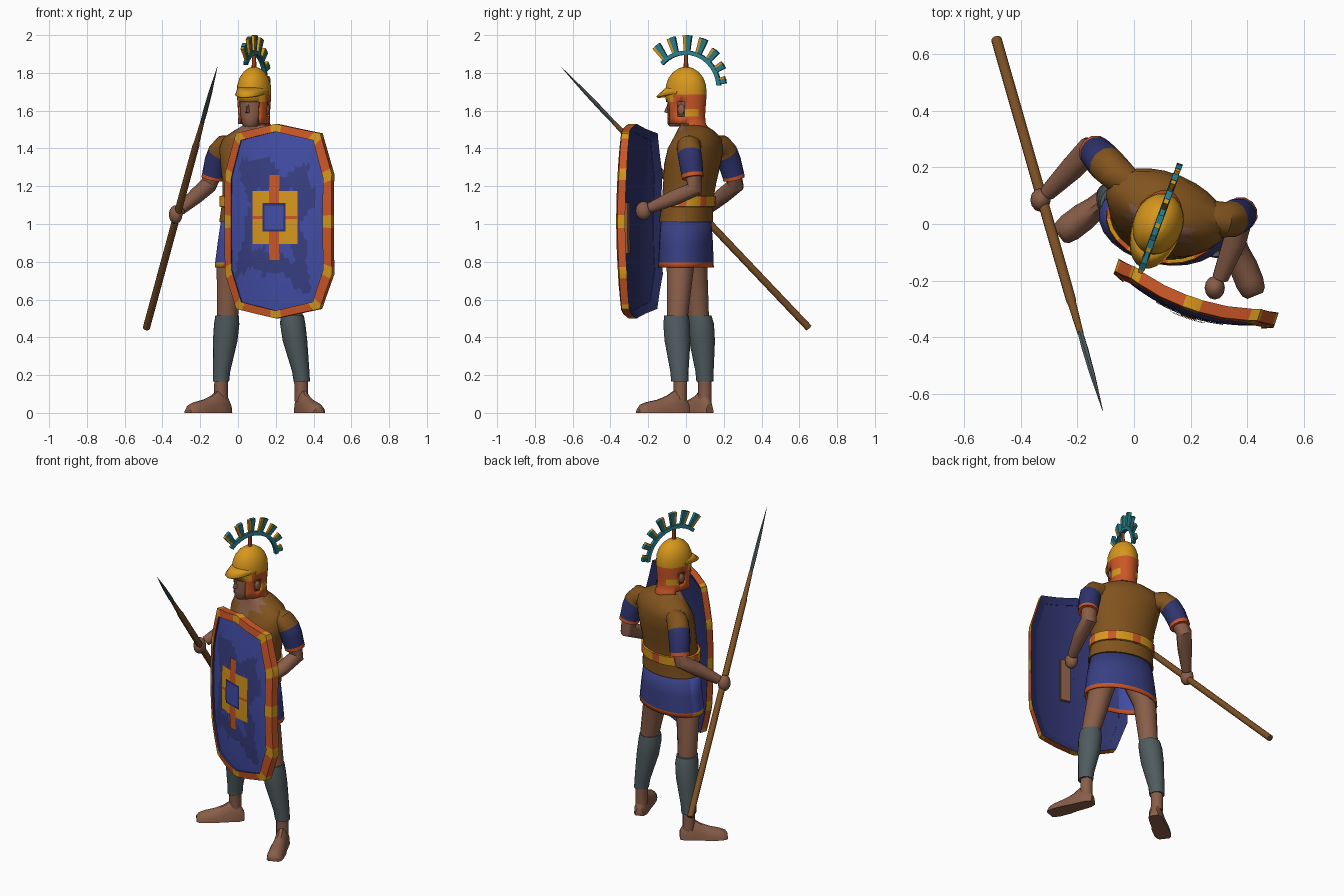
import bpy, bmesh, math
from mathutils import Vector, Matrix

if "Cube" in bpy.data.objects:
    bpy.data.objects.remove(bpy.data.objects["Cube"])
sin, cos, rad, TAU = math.sin, math.cos, math.radians, 2*math.pi

def mat(name, r, g, b):
    m = bpy.data.materials.new(name)
    m.diffuse_color = (r, g, b, 1)
    m.use_nodes = True
    m.node_tree.nodes["Principled BSDF"].inputs["Base Color"].default_value = m.diffuse_color
    return m

GOLD, ORANGE = mat("gold", .68, .31, .012), mat("orange", .60, .095, .02)
BLUE, MID, NAVY = mat("blue", .055, .075, .38), mat("mid blue", .04, .05, .225), mat("dark blue", .028, .033, .15)
BROWN, WOOD, SKIN = mat("tunic brown", .22, .087, .013), mat("wood", .20, .08, .018), mat("skin", .25, .11, .066)
STEEL, TEAL = mat("steel", .08, .107, .115), mat("teal", .022, .20, .25)

def build(name, verts, faces, mats, idx=None, recalc=True, thick=0):
    me = bpy.data.meshes.new(name)
    me.from_pydata([tuple(v) for v in verts], [], faces)
    for m in mats:
        me.materials.append(m)
    for p, i in zip(me.polygons, idx or []):
        p.material_index = i
    if recalc:
        bm = bmesh.new()
        bm.from_mesh(me)
        bmesh.ops.recalc_face_normals(bm, faces=bm.faces)
        bm.to_mesh(me)
        bm.free()
    o = bpy.data.objects.new(name, me)
    bpy.context.collection.objects.link(o)
    if thick:
        o.modifiers.new("thickness", 'SOLIDIFY').thickness = thick

def skin_rings(name, rings, mats, rule=lambda i, j: 0, cap=True, thick=0):
    """Join rings of equal size; rule(ring, step) gives a material index, -1 leaves a gap."""
    n, m = len(rings[0]), len(rings)
    faces, idx = [], []
    for i in range(m - 1):
        for j in range(n):
            k, j2 = rule(i, j), (j + 1) % n
            if k >= 0:
                faces.append((i*n + j, i*n + j2, (i+1)*n + j2, (i+1)*n + j))
                idx.append(k)
    if cap:
        faces += [tuple(range(n))[::-1], tuple(range((m-1)*n, m*n))]
        idx += [rule(0, 0), rule(m - 2, 0)]
    build(name, [p for r in rings for p in r], faces, mats, idx, cap, thick)

def stack(name, rows, mats, rule=lambda a, z: 0, sides=16, cap=True, thick=0):
    """Rows (z, x, y, rx, ry, yaw) from bottom to top; rule(angle from front, z)."""
    rings = []
    for z, x, y, rx, ry, yaw in rows:
        m = Matrix.Rotation(rad(yaw), 3, 'Z')
        rings.append([Vector((x, y, z)) + m @ Vector((rx*sin(TAU*j/sides), -ry*cos(TAU*j/sides), 0)) for j in range(sides)])
    def by_step(i, j):
        return rule(((j + .5)*360/sides + 180) % 360 - 180, (rows[i][0] + rows[i+1][0])/2)
    skin_rings(name, rings, mats, by_step, cap, thick)

def tube(name, pts, radii, mats, rule=lambda i, j: 0, sides=12):
    pts, rings = [Vector(p) for p in pts], []
    for i, p in enumerate(pts):
        t = (pts[min(i+1, len(pts)-1)] - pts[max(i-1, 0)]).normalized()
        u = t.cross(Vector((1, -1, 0))).normalized()
        w = t.cross(u)
        rings.append([p + radii[i]*(u*cos(TAU*j/sides) + w*sin(TAU*j/sides)) for j in range(sides)])
    skin_rings(name, rings, mats, rule)

def ball(name, c, s, m, yaw=0):
    stack(name, [(c[2] - s[2]*cos(rad(a)), c[0], c[1], s[0]*sin(rad(a)), s[1]*sin(rad(a)), yaw)
                 for a in (12, 40, 65, 90, 115, 140, 168)], [m], sides=12)

# legs, greaves and feet
legs = {
    "right": ([(.06, -.09, .10, .036), (.15, -.09, .10, .036), (.52, -.055, .065, .056), (.77, -.045, .045, .068), (.95, .02, .02, .085)],
              [(.165, -.09, .10, .043), (.22, -.087, .098, .046), (.38, -.068, .085, .065), (.47, -.06, .078, .067),
               (.515, -.058, .07, .062)], (-.06, .115), (-.25, -.03)),
    "left": ([(.06, .335, -.03, .036), (.15, .335, -.03, .036), (.52, .287, -.045, .056), (.77, .233, -.03, .072), (.95, .19, -.015, .085)],
             [(.165, .338, -.033, .043), (.22, .332, -.035, .046), (.38, .302, -.045, .065), (.47, .29, -.05, .067),
              (.515, .287, -.05, .062)], (.328, -.005), (.42, -.235))}
for side, (leg, greave, heel, toe) in legs.items():
    stack(side + "_leg", [(z, x, y, r, r, 0) for z, x, y, r in leg], [SKIN], sides=12)
    stack(side + "_greave", [(z, x, y, r, r*1.05, 0) for z, x, y, r in greave], [STEEL])
    h, d = Vector(heel), Vector(toe) - Vector(heel)
    p = Vector((-d.y, d.x)).normalized()
    foot = [(-.08, .024, .05), (.03, .038, .10), (.25, .042, .12), (.42, .043, .092), (.62, .05, .072), (.88, .05, .058),
            (1.02, .043, .045), (1.08, .03, .025)]
    skin_rings(side + "_foot", [[Vector((*(h + d*t + p*w*cos(math.pi*k/7)), ht*sin(math.pi*k/7))) for k in range(8)]
                                for t, w, ht in foot], [SKIN])

# skirt with coloured hem
stack("skirt", [(.77, .10, 0, .228, .143, -12), (.795, .10, 0, .226, .142, -12), (.9, .10, 0, .212, .139, -12),
                (1.03, .10, 0, .192, .13, -12)], [MID, ORANGE, GOLD, BLUE],
      lambda a, z: (3 if -105 < a < -20 else 0) if z > .79 else (2 if -105 < a < -40 else 1), 24, False, .008)

# tunic body, open at the throat, and belt
stack("tunic", [(1.01, .10, 0, .203, .141, -12), (1.12, .10, .008, .187, .132, -13), (1.22, .105, .02, .192, .136, -17),
                (1.32, .112, .035, .212, .14, -20), (1.40, .115, .05, .225, .13, -22), (1.455, .115, .06, .205, .11, -22),
                (1.495, .11, .05, .135, .088, -22), (1.525, .10, .035, .07, .065, -22)],
      [BROWN, SKIN], lambda a, z: int(z > 1.5 and abs(a) < 75 or z > 1.46 and abs(a) < 46 or z > 1.42 and abs(a) < 16), 24)
stack("belt", [(1.09, .10, .006, .188, .132, -13), (1.092, .10, .006, .201, .146, -13), (1.148, .10, .01, .2, .146, -13),
               (1.15, .10, .01, .188, .132, -13)], [GOLD, ORANGE], lambda a, z: int(a//15) % 3 == 0, 24)

# arms, sleeves and hands
arms = {
    "right": ([(-.02, .14, 1.415), (-.07, .185, 1.41), (-.098, .212, 1.375), (-.115, .23, 1.33), (-.132, .25, 1.26), (-.136, .254, 1.24)],
              [(-.125, .245, 1.28), (-.158, .262, 1.205), (-.22, .195, 1.15), (-.305, .11, 1.075)], (-.33, .085, 1.05)),
    "left": ([(.26, .03, 1.415), (.318, .015, 1.41), (.345, .018, 1.375), (.36, .025, 1.33), (.374, .033, 1.265), (.378, .036, 1.245)],
             [(.37, .035, 1.28), (.38, .045, 1.185), (.355, -.06, 1.14), (.305, -.19, 1.085)], (.285, -.225, 1.07))}
for side, (sleeve, arm, hand) in arms.items():
    tube(side + "_sleeve", sleeve, [.055, .063, .065, .064, .06, .06], [BROWN, NAVY, ORANGE], lambda i, j: (0, 0, 1, 1, 2)[i])
    tube(side + "_arm", arm, [.048, .046, .042, .029], [SKIN])
    ball(side + "_hand", hand, (.036, .042, .05), SKIN)

# neck, head, nose and ears
HX, HY, YAW = .085, 0, -20
HM = Matrix.Translation((HX, HY, 0)) @ Matrix.Rotation(rad(YAW), 4, 'Z')
def head_at(r, b, z):
    return HM @ Vector((r, b, z))
stack("neck", [(1.44, .10, .03, .058, .06, -20), (1.6, .09, .015, .055, .058, -20)], [SKIN])
stack("head", [(z, *head_at(0, b, z).xy, rx, ry, YAW) for z, b, rx, ry in [
    (1.515, -.055, .03, .035), (1.53, -.04, .05, .062), (1.57, -.02, .064, .082), (1.63, -.008, .072, .094),
    (1.70, 0, .075, .098), (1.76, 0, .06, .08)]], [SKIN])
build("nose", [head_at(*p) for p in [(-.016, -.09, 1.585), (.016, -.09, 1.585), (0, -.124, 1.592), (-.008, -.09, 1.66),
      (.008, -.09, 1.66)]], [(0, 1, 2), (0, 2, 3), (1, 4, 2), (2, 4, 3), (0, 3, 4, 1)], [SKIN])
for s, side in ((-1, "right"), (1, "left")):
    ball(side + "_ear", head_at(s*.076, .0, 1.605), (.012, .02, .03), SKIN, YAW)

# helmet shell with face and ear openings
def helmet_rule(a, z):
    a = abs(a)
    if z > 1.69 or (z > 1.66 and a < 70):
        return 0
    if a < 45 or (80 < a < 100 and 1.55 < z < 1.63) or (a < 80 and z < 1.52) or (a < 110 and z < 1.55 and a > 75):
        return -1
    return 0 if 105 < a < 150 and 1.56 < z < 1.61 else 1
stack("helmet", [(z, HX, HY, rx, ry, YAW) for z, rx, ry in [
    (1.495, .105, .135), (1.53, .082, .108), (1.57, .08, .104), (1.61, .083, .106), (1.645, .085, .109), (1.685, .088, .112),
    (1.735, .086, .109), (1.775, .074, .094), (1.805, .054, .069), (1.825, .03, .038), (1.834, .004, .005)]],
    [GOLD, ORANGE], helmet_rule, 32, False, .01)
brim, N = [], 14
for k in range(N + 1):
    a = rad(-80 + 160*k/N)
    e = .052*cos(a*1.1)**2
    brim += [head_at(.084*sin(a), -.107*cos(a), 1.725), head_at((.089 + e*.6)*sin(a), -(.113 + e)*cos(a), 1.69 - .3*e)]
build("helmet_brim", brim, [(2*k, 2*k+1, 2*k+3, 2*k+2) for k in range(N)], [GOLD], recalc=False, thick=.01)

# crest: post, curved bar and radiating plates
tube("crest_post", [head_at(0, 0, 1.82), head_at(0, 0, 1.90)], [.013, .010], [ORANGE], sides=8)
cv, cf, ci = [], [], []
def crest_block(a0, a1, r0, r1, w0, w1, m):
    n = len(cv)
    cv.extend(head_at(s*w, r*cos(rad(a)), 1.72 + r*sin(rad(a))) for a in (a0, a1) for r, w in ((r0, w0), (r1, w1)) for s in (-1, 1))
    for f in [(0, 1, 3, 2), (4, 6, 7, 5), (0, 4, 5, 1), (2, 3, 7, 6), (0, 2, 6, 4), (1, 5, 7, 3)]:
        cf.append(tuple(n + k for k in f))
        ci.append(m)
for k in range(12):
    crest_block(4 + k*11, 15 + k*11, .176, .198, .012, .009, 0)
for k in range(7):
    a, r = 10 + k*19.3, .228 + .052*min(1, k/3)
    crest_block(a - 4, a + 2.5, .19, r, .006, .011, 0)
    crest_block(a + 2.5, a + 6, .19, r - .002, .005, .009, 1)
build("crest", cv, cf, [TEAL, GOLD], ci)

# spear
tail, tip = Vector((-.485, .65, .45)), Vector((-.11, -.66, 1.83))
def along(ts):
    return [tail.lerp(tip, t) for t in ts]
tube("spear_shaft", along((0, .5, .7, .71, .79)), [.019, .019, .018, .015, .011], [WOOD])
tube("spear_blade", along((.785, .83, .9, 1)), [.01, .012, .010, .001], [STEEL], sides=6)

# shield: curved board, banded rim, grip
SC, SU, SN = Vector((.2175, -.25, 1.015)), Vector((.948, -.319, 0)), Vector((-.319, -.948, 0))
def on_shield(u, v, off):
    return SC + SU*u + SN*(.07*(1 - (u/.3)**2) - .035*(v/.515)**2 + off) + Vector((0, 0, v))
half = [(0, .515), (.235, .465), (.298, .25), (.298, 0), (.298, -.28), (.232, -.465), (0, -.515)]
outline = half + [(-u, v) for u, v in half[-2:0:-1]]
def dense(steps):
    return [(p[0] + (q[0]-p[0])*t, p[1] + (q[1]-p[1])*t) for p, q in zip(outline, outline[1:] + outline[:1]) for t in steps]
edge = dense((0, .13, .5, .87))
skin_rings("shield_rim", [[on_shield(u*a, v*b, o) for u, v in edge] for a, b, o in [
    (.86, .92, -.014), (1, 1, -.025), (1, 1, .018), (.86, .92, .02), (.86, .92, -.014)]], [ORANGE, GOLD, NAVY],
    lambda i, j: 2 if i in (0, 3) else int(j % 4 in (0, 3)), cap=False)
skin_rings("shield_rim_front", [[on_shield(u*a, v*b, .021) for u, v in edge] for a, b in [(1, 1), (.86, .92)]],
           [ORANGE, GOLD], lambda i, j: int(j % 4 in (0, 3)), cap=False)
edge = dense((0, .2, .4, .6, .8))
def blotch(i, j):
    t = j*TAU/len(edge)
    return int(.36 < (1 - (i + .5)/14)*(1 + .18*sin(4*t + 1) + .1*sin(9*t)) < .66)
for name, off, dark in (("shield_face", .008, MID), ("shield_back", -.012, NAVY)):
    skin_rings(name, [[on_shield(u*.92*k, v*.95*k, off) for u, v in edge] for k in [1 - i/14 for i in range(14)] + [.005]],
               [BLUE if off > 0 else NAVY, dark], blotch, cap=False)
skin_rings("shield_grip", [[on_shield(.06 + u, v, o) for u, o in ((-.03, -.005), (.03, -.005), (.03, -.03), (-.03, -.03))]
                           for v in (-.17, -.05, .1)], [SKIN])

# shield emblem plates
def plate(name, u0, u1, v0, v1, off, m, n=6):
    vs = [on_shield(u0 + (u1-u0)*i/n, v0 + (v1-v0)*j/n, off) for j in range(n+1) for i in range(n+1)]
    fs = [(k, k+1, k+n+2, k+n+1) for k in (j*(n+1) + i for j in range(n) for i in range(n))]
    build(name, vs, fs, [m], recalc=False)
plate("emblem_square", -.125, .125, -.12, .16, .012, GOLD)
plate("emblem_crossbar", -.125, .125, .012, .028, .014, ORANGE)
plate("emblem_upright", -.028, .028, -.205, .245, .015, ORANGE)
plate("emblem_border", -.065, .065, -.055, .095, .017, NAVY)
plate("emblem_centre", -.053, .053, -.043, .083, .019, BLUE)

# smooth shading with sharp edges kept
for o in bpy.data.objects:
    bpy.ops.object.select_all(action='DESELECT')
    o.select_set(True)
    bpy.context.view_layer.objects.active = o
    bpy.ops.object.shade_smooth_by_angle(angle=rad(38))
